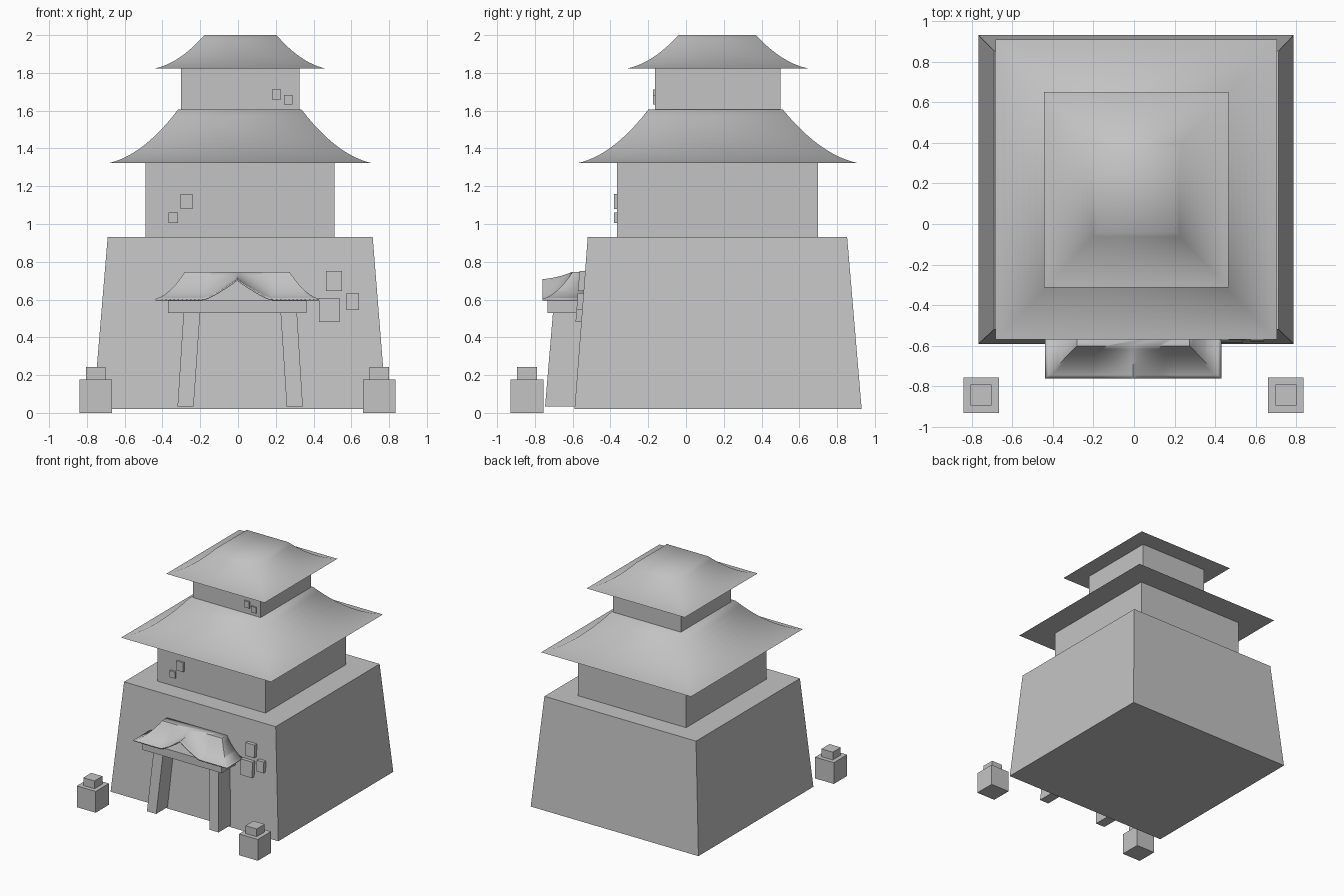
import bpy
import math

default = bpy.data.objects.get("Cube")
if default:
    bpy.data.objects.remove(default, do_unlink=True)

stone = bpy.data.materials.new("plain_grey")
stone.use_nodes = True
GREY = (0.55, 0.55, 0.55, 1)
stone.diffuse_color = GREY
stone.node_tree.nodes["Principled BSDF"].inputs["Base Color"].default_value = GREY


def build(name, verts, faces):
    mesh = bpy.data.meshes.new(name)
    mesh.from_pydata(verts, [], faces)
    mesh.materials.append(stone)
    obj = bpy.data.objects.new(name, mesh)
    bpy.context.collection.objects.link(obj)
    return obj


def smooth(obj, degrees):
    bpy.ops.object.select_all(action="DESELECT")
    obj.select_set(True)
    bpy.context.view_layer.objects.active = obj
    bpy.ops.object.shade_smooth_by_angle(angle=math.radians(degrees))


def ring(rect, z):
    x0, x1, y0, y1 = rect
    return [(x0, y0, z), (x1, y0, z), (x1, y1, z), (x0, y1, z)]


def stack(name, levels):
    """Closed solid through a stack of (rectangle, height) levels."""
    verts, faces = [], [(3, 2, 1, 0)]
    for rect, z in levels:
        verts += ring(rect, z)
    for k in range(0, len(verts) - 4, 4):
        for i in range(4):
            j = (i + 1) % 4
            faces.append((k + i, k + j, k + 4 + j, k + 4 + i))
    n = len(verts)
    faces.append((n - 4, n - 3, n - 2, n - 1))
    return build(name, verts, faces)


def box(name, rect, z0, z1):
    return stack(name, [(rect, z0), (rect, z1)])


def sweep(t):
    """Concave rise of a roof slope from eave to top."""
    return 0.3 * t + 0.7 * t * t


def roof(name, eave, top, z0, z1, steps=12):
    levels = []
    for k in range(steps + 1):
        t = k / steps
        rect = [a + (b - a) * t for a, b in zip(eave, top)]
        levels.append((rect, z0 + (z1 - z0) * sweep(t)))
    smooth(stack(name, levels), 75)


# Tower: sloped base, two storeys, two flared roofs
BASE_Z, TOP_Z = 0.02, 0.932
stack("sloped_base", [((-0.766, 0.786, -0.59, 0.93), BASE_Z),
                      ((-0.69, 0.713, -0.52, 0.853), TOP_Z)])
box("middle_storey", (-0.49, 0.51, -0.365, 0.698), TOP_Z, 1.325)
roof("middle_roof", (-0.682, 0.705, -0.57, 0.908),
     (-0.318, 0.337, -0.2, 0.513), 1.323, 1.605)
box("upper_storey", (-0.302, 0.325, -0.164, 0.5), 1.605, 1.825)
roof("upper_roof", (-0.443, 0.465, -0.314, 0.65),
     (-0.178, 0.204, -0.04, 0.37), 1.823, 2.0)


def wall_y(z):
    return -0.59 + 0.07 * (z - BASE_Z) / (TOP_Z - BASE_Z)


# Raised stones on the base, leaning with the wall
for i, (x0, x1, z0, z1) in enumerate([(0.465, 0.55, 0.645, 0.75),
                                      (0.428, 0.538, 0.48, 0.608),
                                      (0.575, 0.64, 0.545, 0.635)]):
    stack(f"base_stone_{i + 1}",
          [((x0, x1, wall_y(z) - 0.03, wall_y(z) + 0.02), z) for z in (z0, z1)])

# Raised stones on the storeys
for i, (x0, x1, z0, z1, y) in enumerate([(-0.304, -0.24, 1.08, 1.158, -0.382),
                                         (-0.367, -0.317, 1.005, 1.06, -0.382),
                                         (0.18, 0.227, 1.658, 1.713, -0.176),
                                         (0.243, 0.288, 1.633, 1.683, -0.176)]):
    box(f"storey_stone_{i + 1}", (x0, x1, y, y + 0.03), z0, z1)

# Gate: leaning posts, lintel and door panel
for name, low, high in (("right", (-0.32, -0.235), (-0.288, -0.2)),
                        ("left", (0.258, 0.343), (0.225, 0.312))):
    stack(f"{name}_gate_post", [((*low, -0.746, -0.57), 0.035),
                                ((*high, -0.704, -0.52), 0.535)])
box("gate_lintel", (-0.37, 0.362, -0.732, -0.5), 0.53, 0.597)
stack("gate_door", [((-0.28, 0.3, wall_y(z) - 0.008, wall_y(z) + 0.02), z)
                    for z in (0.04, 0.54)])

# Gate roof: hipped, with a pointed arch swelling from the middle of the eave
ROWS, COLS, BACK = 10, 40, -0.52
verts, faces = [], []
for r in range(ROWS + 1):
    t = r / ROWS
    half, y, rise = 0.434 - 0.157 * t, -0.76 + 0.16 * t, sweep(t)
    verts.append((-half - 0.004, BACK, 0.603 + 0.144 * rise))
    for c in range(COLS + 1):
        x = half * (2 * c / COLS - 1)
        bump = max(0, 1 - abs(x) / 0.18)
        lift = 0.105 * bump ** 1.2 * (1 - rise)
        verts.append((x - 0.004, y, 0.603 + 0.144 * rise + lift))
    verts.append((half - 0.004, BACK, 0.603 + 0.144 * rise))
W = COLS + 3
for r in range(ROWS):
    for c in range(W - 1):
        a = r * W + c
        faces.append((a, a + 1, a + W + 1, a + W))
faces.append(tuple(range(ROWS * W, ROWS * W + W)))
gate_roof = build("gate_roof", verts, faces)
smooth(gate_roof, 50)
shell = gate_roof.modifiers.new("thickness", "SOLIDIFY")
shell.thickness = 0.008
shell.offset = -1

# Corner lanterns: block with a smaller cap
for name, x in (("right", -0.753), ("left", 0.748)):
    box(f"{name}_lantern_block", (x - 0.087, x + 0.087, -0.93, -0.755), 0, 0.178)
    box(f"{name}_lantern_cap", (x - 0.052, x + 0.052, -0.895, -0.79), 0.178, 0.243)
